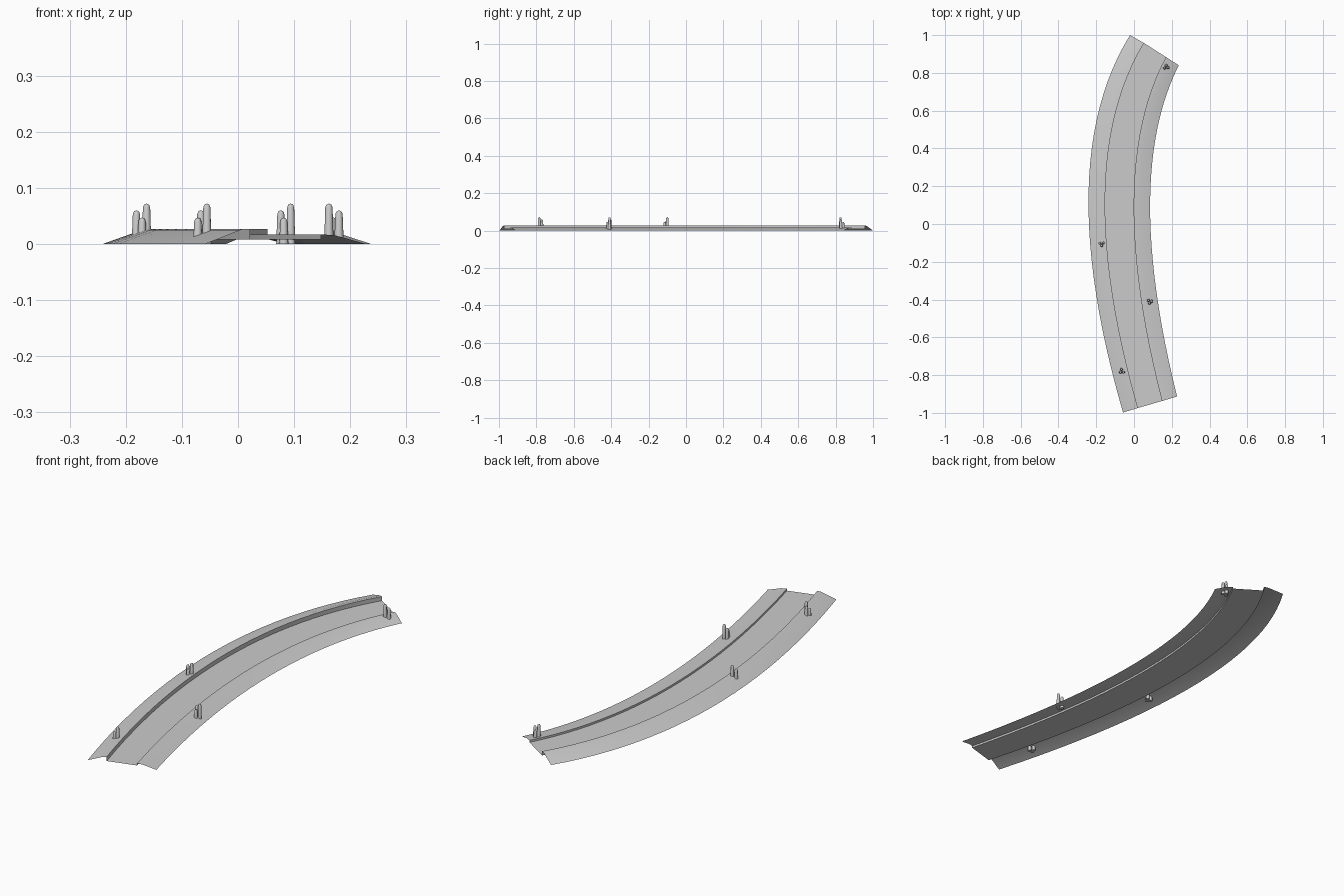
import bpy, bmesh, math
from mathutils import Vector, Matrix

if "Cube" in bpy.data.objects:
    bpy.data.objects.remove(bpy.data.objects["Cube"])

mat = bpy.data.materials.new("light_grey")
mat.diffuse_color = (0.6, 0.6, 0.6, 1)
mat.use_nodes = True
mat.node_tree.nodes["Principled BSDF"].inputs["Base Color"].default_value = mat.diffuse_color


def make_object(name, bm, angle):
    mesh = bpy.data.meshes.new(name)
    bm.to_mesh(mesh)
    bm.free()
    mesh.materials.append(mat)
    ob = bpy.data.objects.new(name, mesh)
    bpy.context.collection.objects.link(ob)
    bpy.ops.object.select_all(action='DESELECT')
    ob.select_set(True)
    bpy.context.view_layer.objects.active = ob
    bpy.ops.object.shade_smooth_by_angle(angle=math.radians(angle))
    return ob


def bezier(p0, c, p1, t):
    a, b, d = Vector(p0), Vector(c), Vector(p1)
    return a * (1 - t) ** 2 + b * 2 * t * (1 - t) + d * t * t


# Four guide rails: outer edge, outer bank top, inner bank top, inner edge
RAILS = [
    ((-0.058, -0.998), (-0.442, 0.323), (-0.021, 1.0)),
    ((0.021, -0.974), (-0.343, 0.30), (0.053, 0.958)),
    ((0.148, -0.937), (-0.162, 0.27), (0.169, 0.884)),
    ((0.228, -0.913), (-0.062, 0.25), (0.237, 0.84)),
]
SEGMENTS = 24


def strip(name, left, right, profile):
    """Sweep a profile of (fraction across, height) between two rails."""
    bm = bmesh.new()
    rows = []
    for i in range(SEGMENTS + 1):
        t = i / SEGMENTS
        a, b = bezier(*RAILS[left], t), bezier(*RAILS[right], t)
        rows.append([bm.verts.new((*a.lerp(b, f), z)) for f, z in profile])
    for r, s in zip(rows, rows[1:]):
        for k in range(len(profile) - 1):
            bm.faces.new((r[k], r[k + 1], s[k + 1], s[k]))
    return make_object(name, bm, 35)


# Open-bottomed channel: high outer bank, sunken bed, low inner bank
strip("outer_bank", 0, 1, [(0, 0), (0.8, 0.025), (1, 0.027), (1, 0.008)])
strip("channel_bed", 1, 2, [(0, 0.008), (1, 0.008)])
strip("inner_bank", 2, 3, [(0, 0.008), (0, 0.017), (0.3, 0.0155), (1, 0)])

# Reed clumps: three tapered, round-tipped stalks (x, y, height)
STALKS = [(0.008, 0.004, 0.072), (-0.010, 0.002, 0.060), (0, -0.010, 0.047)]
SIDES = 10


def stalk(bm, x, y, h):
    rings = [(0.0085, 0), (0.0065, h - 0.007), (0.0045, h - 0.002)]
    loops = []
    for r, z in rings:
        loops.append([bm.verts.new((x + r * math.cos(math.tau * k / SIDES),
                                    y + r * math.sin(math.tau * k / SIDES), z))
                      for k in range(SIDES)])
    for lo, hi in zip(loops, loops[1:]):
        for k in range(SIDES):
            n = (k + 1) % SIDES
            bm.faces.new((lo[k], lo[n], hi[n], hi[k]))
    tip = bm.verts.new((x, y, h))
    for k in range(SIDES):
        bm.faces.new((loops[-1][k], loops[-1][(k + 1) % SIDES], tip))
    bm.faces.new(loops[0][::-1])


CLUMPS = [(-0.171, -0.104, 0), (-0.063, -0.78, -60),
          (0.085, -0.41, -20), (0.170, 0.83, 180)]
for n, (x, y, rot) in enumerate(CLUMPS, 1):
    bm = bmesh.new()
    for s in STALKS:
        stalk(bm, *s)
    bm.transform(Matrix.Translation((x, y, 0)) @ Matrix.Rotation(math.radians(rot), 4, 'Z'))
    make_object(f"reed_clump_{n}", bm, 50)
